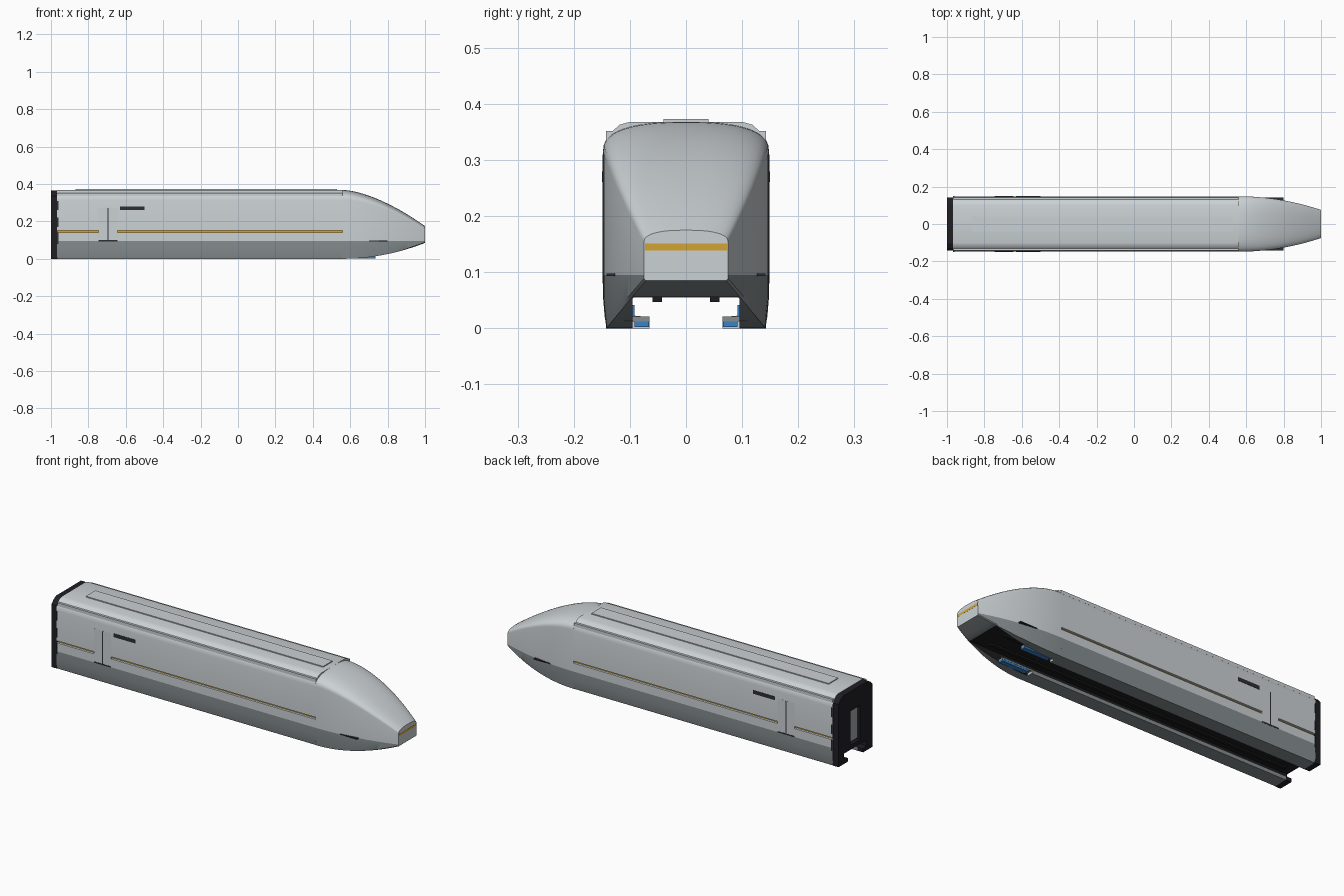
import bpy, bmesh, math

if "Cube" in bpy.data.objects:
    bpy.data.objects.remove(bpy.data.objects["Cube"])

def mat(name, r, g, b):
    m = bpy.data.materials.new(name)
    m.diffuse_color = (r, g, b, 1)
    m.use_nodes = True
    m.node_tree.nodes["Principled BSDF"].inputs["Base Color"].default_value = m.diffuse_color
    return m

LIGHT = mat("light_grey_paint", .60, .64, .66)
BAND = mat("mid_grey_skirt", .24, .27, .28)
BLACK = mat("underside_black", .012, .012, .013)
DARK = mat("dark_gangway", .014, .013, .018)
GLASS = mat("dark_trim", .025, .028, .035)
GOLD = mat("gold_stripe", .65, .37, .03)
BLUE = mat("blue_magnet", .04, .23, .58)
PALE = mat("grey_door", .36, .38, .40)

def finish(name, bm, mats, smooth=True):
    bmesh.ops.recalc_face_normals(bm, faces=bm.faces[:])
    me = bpy.data.meshes.new(name)
    bm.to_mesh(me)
    bm.free()
    for m in mats:
        me.materials.append(m)
    ob = bpy.data.objects.new(name, me)
    bpy.context.collection.objects.link(ob)
    if smooth:
        bpy.ops.object.select_all(action='DESELECT')
        ob.select_set(True)
        bpy.context.view_layer.objects.active = ob
        bpy.ops.object.shade_smooth_by_angle(angle=math.radians(32))
    return ob

def loft(name, stations, seg_mats, mats, rule=None, smooth=True):
    """stations: (x, half profile from top centre to bottom centre), mirrored in y."""
    bm = bmesh.new()
    rings = []
    for x, half in stations:
        pts = half + [(-y, z) for y, z in half[-2:0:-1]]
        rings.append([bm.verts.new((x, y, z)) for y, z in pts])
    n = len(rings[0])
    k = n // 2
    for a, b in zip(rings, rings[1:]):
        for i in range(n):
            j = (i + 1) % n
            f = bm.faces.new((a[i], a[j], b[j], b[i]))
            f.material_index = seg_mats[i if i < k else n - 1 - i]
            if rule:
                rule(f)
    bm.faces.new(rings[0])
    bm.faces.new(rings[-1])
    return finish(name, bm, mats, smooth)

def box(name, x, y, z, m, sides=False):
    """Box from ranges; sides=True repeats it on the other side of the car."""
    bm = bmesh.new()
    for s in ((1, -1) if sides else (1,)):
        r = bmesh.ops.create_cube(bm, size=1)
        for v in r["verts"]:
            v.co = ((x[0] + x[1]) / 2 + v.co.x * (x[1] - x[0]),
                    s * ((y[0] + y[1]) / 2 + v.co.y * (y[1] - y[0])),
                    (z[0] + z[1]) / 2 + v.co.z * (z[1] - z[0]))
    return finish(name, bm, [m], False)

# Car body: constant section with recessed gold stripe and skirts wrapping the track
foot = [(.065, 0), (.065, .02), (.095, .023), (.095, .055), (0, .055)]
body = [(0, .368), (.1, .368), (.118, .363), (.136, .347), (.145, .331), (.148, .312),
        (.148, .151), (.138, .150), (.138, .141), (.148, .140),
        (.148, .095), (.148, .057), (.145, .02), (.141, 0)] + foot
body_mats = [0] * 7 + [2] + [0] * 2 + [1] * 5 + [3] * 3
loft("car_body", [(-.968, body), (.56, body)], body_mats, [LIGHT, BAND, GOLD, BLACK])

# Streamlined nose: width, roof line and keel taper toward a blunt tip
def nose_section(t):
    top = .368 - .193 * t ** 1.6
    w = .148 - .073 * t * t
    bot = .085 * t * t
    sh = top - (.053 * (1 - t) + .022 * t)
    pts = []
    for i in range(11):
        a = math.pi / 2 * (1 - i / 10)
        pts.append((w * math.cos(a) ** .8 if i else 0,
                    sh + (top - sh) * math.sin(a) ** .8 if i < 10 else sh))
    under = max(.055, bot)
    inner = min(.095, w * .93)
    return pts + [(w, .095), (w, max(.056, bot + .004)), (w * .96, bot),
                  (inner, bot), (inner, under + .0005), (0, under + .0005)]

def solid_chin(f):
    if f.material_index == 2 and f.calc_center_median().x > .9:
        f.material_index = 1

N = 24
loft("nose", [(.56 + .44 * i / N, nose_section(i / N)) for i in range(N + 1)],
     [0] * 11 + [1] * 3 + [2] * 2, [LIGHT, BAND, BLACK], solid_chin)
box("nose_stripe", (.997, 1.0005), (-.073, .073), (.139, .151), GOLD)

# Rear gangway with recessed end door
gang = [(0, .366), (.105, .366), (.128, .352), (.143, .335), (.143, 0)] + foot
gangway = loft("rear_gangway", [(-1, gang), (-.966, gang)], [0] * 9, [DARK], smooth=False)
cutter = box("door_cutter", (-1.05, -.982), (-.04, .04), (.08, .26), DARK)
cutter.hide_render = True
mod = gangway.modifiers.new("door_recess", 'BOOLEAN')
mod.object = cutter
mod.operation = 'DIFFERENCE'
bpy.context.view_layer.objects.active = gangway
bpy.ops.object.modifier_apply(modifier=mod.name)
bpy.data.objects.remove(cutter)
box("rear_door", (-.986, -.980), (-.035, .035), (.085, .255), PALE)

# Roof panel and gutter rails
box("roof_panel", (-.87, .53), (-.04, .04), (.366, .373), LIGHT)
box("roof_rails", (-.965, .56), (.131, .143), (.335, .352), LIGHT, True)

# Side doors, windows and steps
box("side_doors", (-.745, -.645), (.14, .1483), (.1, .275), LIGHT, True)
box("door_seams", (-.698, -.692), (.146, .149), (.1, .272), GLASS, True)
box("door_steps", (-.745, -.645), (.14, .149), (.093, .1), GLASS, True)
box("side_windows", (-.63, -.5), (.146, .1495), (.261, .28), GLASS, True)
box("nose_steps", (.70, .80), (.12, .142), (.093, .098), GLASS, True)
for i, z in enumerate(((.08, .14), (.17, .22), (.26, .31))):
    box("rear_grip_%d" % (i + 1), (-.967, -.961), (.146, .149), z, GLASS, True)

# Track gear under the car
box("magnet_carriers", (.56, .735), (.065, .11), (.012, .021), BAND, True)
box("guide_magnets", (.58, .735), (.066, .092), (.002, .013), BLUE, True)
box("side_magnets", (.60, .72), (.092, .096), (.021, .042), BLUE, True)
box("underfloor_pipes", (-.95, .82), (.043, .06), (.047, .056), BLACK, True)
